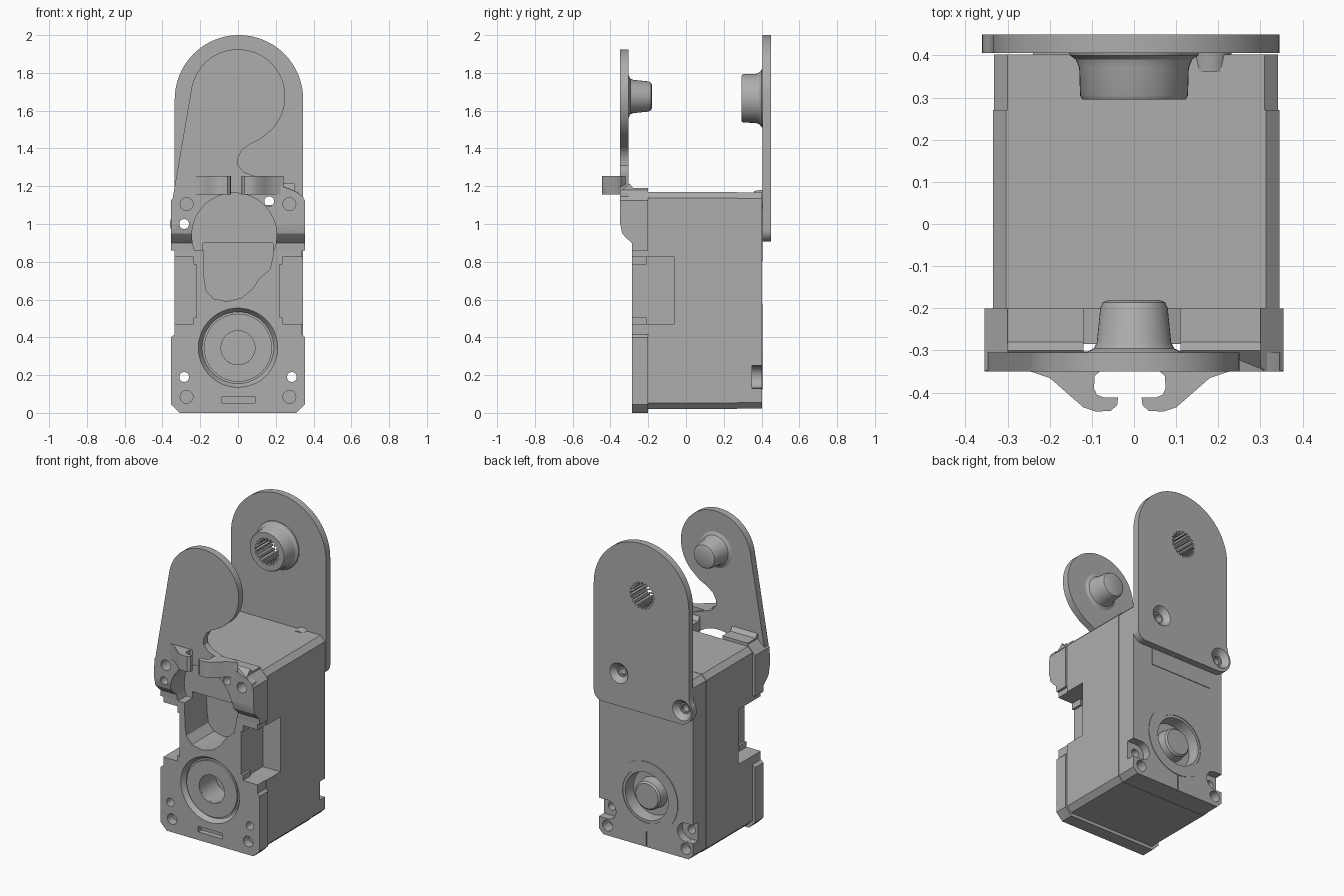
import bpy, bmesh
from math import sin, cos, radians, pi
from mathutils import Matrix

if "Cube" in bpy.data.objects:
    bpy.data.objects.remove(bpy.data.objects["Cube"])

grey = bpy.data.materials.new("mid grey plastic")
grey.use_nodes = True
grey.diffuse_color = (0.42, 0.42, 0.42, 1)
grey.node_tree.nodes["Principled BSDF"].inputs["Base Color"].default_value = (0.42, 0.42, 0.42, 1)


def finish(name, bm):
    bmesh.ops.remove_doubles(bm, verts=bm.verts, dist=1e-5)
    bmesh.ops.recalc_face_normals(bm, faces=bm.faces)
    me = bpy.data.meshes.new(name)
    bm.to_mesh(me)
    bm.free()
    me.materials.append(grey)
    ob = bpy.data.objects.new(name, me)
    bpy.context.collection.objects.link(ob)
    return ob


def prism(name, pts, a, b, axis="y"):
    """Extrude a 2D outline along an axis from a to b."""
    place = {"x": lambda p, t: (t, p[0], p[1]),
             "y": lambda p, t: (p[0], t, p[1]),
             "z": lambda p, t: (p[0], p[1], t)}[axis]
    bm = bmesh.new()
    lo = [bm.verts.new(place(p, a)) for p in pts]
    hi = [bm.verts.new(place(p, b)) for p in pts]
    bm.faces.new(lo)
    bm.faces.new(hi)
    n = len(pts)
    for i in range(n):
        j = (i + 1) % n
        bm.faces.new((lo[i], lo[j], hi[j], hi[i]))
    return finish(name, bm)


def box(name, x0, x1, y0, y1, z0, z1):
    return prism(name, [(x0, z0), (x1, z0), (x1, z1), (x0, z1)], y0, y1)


def lathe(name, x, z, profile, steps=48):
    """Turn a (radius, y) profile around a y-directed axis through x, z."""
    bm = bmesh.new()
    vs = [bm.verts.new((r, y, 0)) for r, y in profile]
    es = [bm.edges.new((vs[i], vs[i + 1])) for i in range(len(vs) - 1)]
    bmesh.ops.spin(bm, geom=vs + es, cent=(0, 0, 0), axis=(0, 1, 0), angle=2 * pi, steps=steps)
    bmesh.ops.transform(bm, matrix=Matrix.Translation((x, 0, z)), verts=bm.verts)
    return finish(name, bm)


def cyl(x, z, r, y0, y1, r1=None):
    return lathe("cutter", x, z, [(0, y0), (r, y0), (r if r1 is None else r1, y1), (0, y1)], 32)


def arc(cx, cz, r, a0, a1, n=24):
    angles = [radians(a0 + (a1 - a0) * i / n) for i in range(n + 1)]
    return [(cx + r * cos(a), cz + r * sin(a)) for a in angles]


def cut(ob, cutters):
    for c in cutters:
        m = ob.modifiers.new("cut", "BOOLEAN")
        m.object, m.operation, m.solver = c, "DIFFERENCE", "EXACT"
    bpy.context.view_layer.update()
    me = bpy.data.meshes.new_from_object(ob.evaluated_get(bpy.context.evaluated_depsgraph_get()))
    ob.modifiers.clear()
    ob.data = me
    for c in cutters:
        bpy.data.objects.remove(c)


def octagon(x0, x1, z0, z1, c):
    return [(x0 + c, z0), (x1 - c, z0), (x1, z0 + c), (x1, z1 - c),
            (x1 - c, z1), (x0 + c, z1), (x0, z1 - c), (x0, z0 + c)]


def drills():
    """Bolt holes running through the whole depth."""
    return [cyl(x, z, 0.026, -0.6, 0.6) for x, z in
            ((-0.285, 1.0), (0.165, 1.12), (-0.285, 0.19), (0.285, 0.19))]


def side_notches():
    return [box("cutter", s * 0.22, s * 0.5, -0.5, -0.06, 0.47, 0.825) for s in (-1, 1)]


def cable_pocket(depth):
    pts = [(-0.185, 0.9), (0.185, 0.9), (0.185, 0.83), (0.17, 0.76), (0.11, 0.71), (0.08, 0.66),
           (0.02, 0.61), (-0.06, 0.59), (-0.13, 0.605), (-0.17, 0.65), (-0.18, 0.72)]
    return prism("cutter", pts, -0.5, depth)


# Main housing and its rear cap
housing = prism("housing", octagon(-0.335, 0.345, 0.02, 1.17, 0.032), -0.2, 0.27)
pocket = cable_pocket(-0.06)
cut(housing, side_notches() + drills() + [pocket, cyl(0, 0.345, 0.09, -0.5, -0.1)])
cap = prism("rear_cap", octagon(-0.332, 0.342, 0.022, 1.168, 0.032), 0.27, 0.402)
corner_cuts = [box("cutter", s * 0.285, s * 0.4, 0.35, 0.5, 0.13, 0.25) for s in (-1, 1)]
corner_holes = [cyl(s * 0.28, 0.085, 0.035, 0.33, 0.5) for s in (-1, 1)]
corner_rounds = [cyl(s * 0.28, 0.19, 0.06, 0.35, 0.5) for s in (-1, 1)]
rear_well = lathe("cutter", 0, 0.35, [(0, 0.33), (0.145, 0.33), (0.165, 0.5), (0, 0.5)])
seam = box("cutter", -0.003, 0.003, 0.39, 0.5, -0.1, 0.13)
cut(cap, drills() + corner_cuts + corner_holes + corner_rounds + [rear_well, seam])
lathe("rear_shaft", 0, 0.35, [(0, 0.32), (0.1, 0.32), (0.09, 0.39), (0.08, 0.4), (0, 0.4)])
lathe("rear_ring", 0, 0.35, [(0.17, 0.4), (0.17, 0.406), (0.225, 0.406), (0.225, 0.4)])
box("rear_label_panel", -0.24, 0.2, 0.4, 0.406, 0.8, 1.1)

# Front face plate with output bearing
face = prism("face_plate", [(-0.31, 0), (0.31, 0), (0.355, 0.045), (0.355, 0.4), (0.34, 0.415), (0.34, 0.86),
                            (-0.335, 0.86), (-0.335, 0.415), (-0.355, 0.4), (-0.355, 0.045)], -0.285, -0.2)
foot_holes = [cyl(s * 0.272, 0.085, 0.034, -0.5, -0.23) for s in (-1, 1)]
bearing = lathe("cutter", 0, 0.345, [(0, -0.3), (0.22, -0.3), (0.19, -0.255), (0, -0.255)])
cut(face, side_notches() + drills() + foot_holes +
    [cable_pocket(-0.1), bearing, cyl(0, 0.345, 0.09, -0.5, -0.1),
     box("cutter", -0.085, 0.09, -0.5, -0.25, 0.052, 0.088)])
lathe("bearing_ring", 0, 0.345, [(0.09, -0.25), (0.09, -0.268), (0.18, -0.268), (0.18, -0.25)])
for s in (-1, 1):
    box("notch_tab_upper", s * 0.22, s * 0.235, -0.285, -0.21, 0.785, 0.826)
    box("notch_tab_lower", s * 0.22, s * 0.235, -0.285, -0.21, 0.469, 0.505)

# Front bracket: clamp block, then the arm above it
block = prism("bracket_block", [(-0.2, 0.86), (-0.285, 0.86), (-0.287, 0.9), (-0.315, 0.925), (-0.338, 0.95),
                                (-0.348, 1.0), (-0.348, 1.17), (-0.3, 1.215), (-0.28, 1.19), (-0.2, 1.19)],
              -0.355, 0.355, "x")


def bracket_cuts():
    screws = [cyl(s * 0.272, 1.105, 0.034, -0.5, -0.27) for s in (-1, 1)]
    return screws + drills() + [cyl(-0.02, 0.94, 0.225, -0.5, -0.1)]


shoulders = [prism("cutter", [(s * 0.3, 1.25), (s * 0.3, 1.18), (s * 0.36, 1.12), (s * 0.4, 1.25)], -0.5, 0)
             for s in (-1, 1)]
cut(block, bracket_cuts() + shoulders + [box("cutter", -0.12, 0.11, -0.302, 0, 1.0, 1.4)])
arm = prism("front_arm", arc(0, 1.675, 0.25, 170, -45, 40) +
            [(0.12, 1.45), (0.06, 1.42), (0.02, 1.39), (0, 1.35), (0, 1.31), (0.03, 1.275), (0.1, 1.25),
             (0.3, 1.175), (0.345, 1.145), (0.355, 1.1), (0.355, 1.0), (-0.355, 1.0), (-0.355, 1.08),
             (-0.335, 1.2)], -0.35, -0.305)
cut(arm, bracket_cuts())
lathe("pivot_pin", 0, 1.675, [(0, -0.31), (0.115, -0.31), (0.115, -0.305), (0.095, -0.295), (0.088, -0.28),
                              (0.08, -0.2), (0.074, -0.186), (0.06, -0.18), (0, -0.18)])

# Pair of cable hooks
hook = [(0.25, -0.345), (0.19, -0.365), (0.15, -0.4), (0.11, -0.435), (0.08, -0.445), (0.045, -0.443),
        (0.03, -0.43), (0.028, -0.412), (0.06, -0.412), (0.078, -0.405), (0.085, -0.39), (0.083, -0.36),
        (0.065, -0.345), (0.06, -0.32), (0.22, -0.32)]
for s, side in ((-1, "right"), (1, "left")):
    prism(side + "_cable_hook", [(-0.01 + s * x, y) for x, y in hook], 1.155, 1.255, "z")

# Rear plate with splined hub and screw boss
outline = (arc(0.005, 1.66, 0.34, 0, 180, 40) + [(-0.335, 1.09)] + arc(-0.268, 1.0, 0.092, 145, 270) +
           arc(0.285, 0.968, 0.06, 270, 360, 8))
plate = prism("rear_plate", outline, 0.406, 0.45)


def spline():
    pts = []
    for i in range(20):
        for r, d in ((0.085, -5), (0.085, 3), (0.07, 5), (0.07, 11)):
            a = radians(i * 18 + d)
            pts.append((r * cos(a), 1.665 + r * sin(a)))
    return prism("cutter", pts, 0.2, 0.6)


sinks = [cyl(x, z, 0.035, 0.418, 0.46, 0.075) for x, z in ((0.165, 1.12), (-0.285, 1.0))]
cut(plate, drills() + sinks + [spline()])
hub = lathe("splined_hub", 0, 1.665, [(0, 0.41), (0.155, 0.41), (0.152, 0.4), (0.138, 0.39), (0.13, 0.37),
                                      (0.128, 0.305), (0.122, 0.295), (0, 0.295)])
cut(hub, [spline()])
boss = lathe("screw_boss", 0.18, 1.13, [(0, 0.36), (0.045, 0.36), (0.052, 0.41), (0, 0.41)])
cut(boss, drills())

# Smooth round surfaces, crisp edges
bpy.ops.object.select_all(action="DESELECT")
for ob in bpy.context.collection.objects:
    if ob.type == "MESH":
        ob.select_set(True)
        bpy.context.view_layer.objects.active = ob
bpy.ops.object.shade_smooth_by_angle(angle=radians(30))
